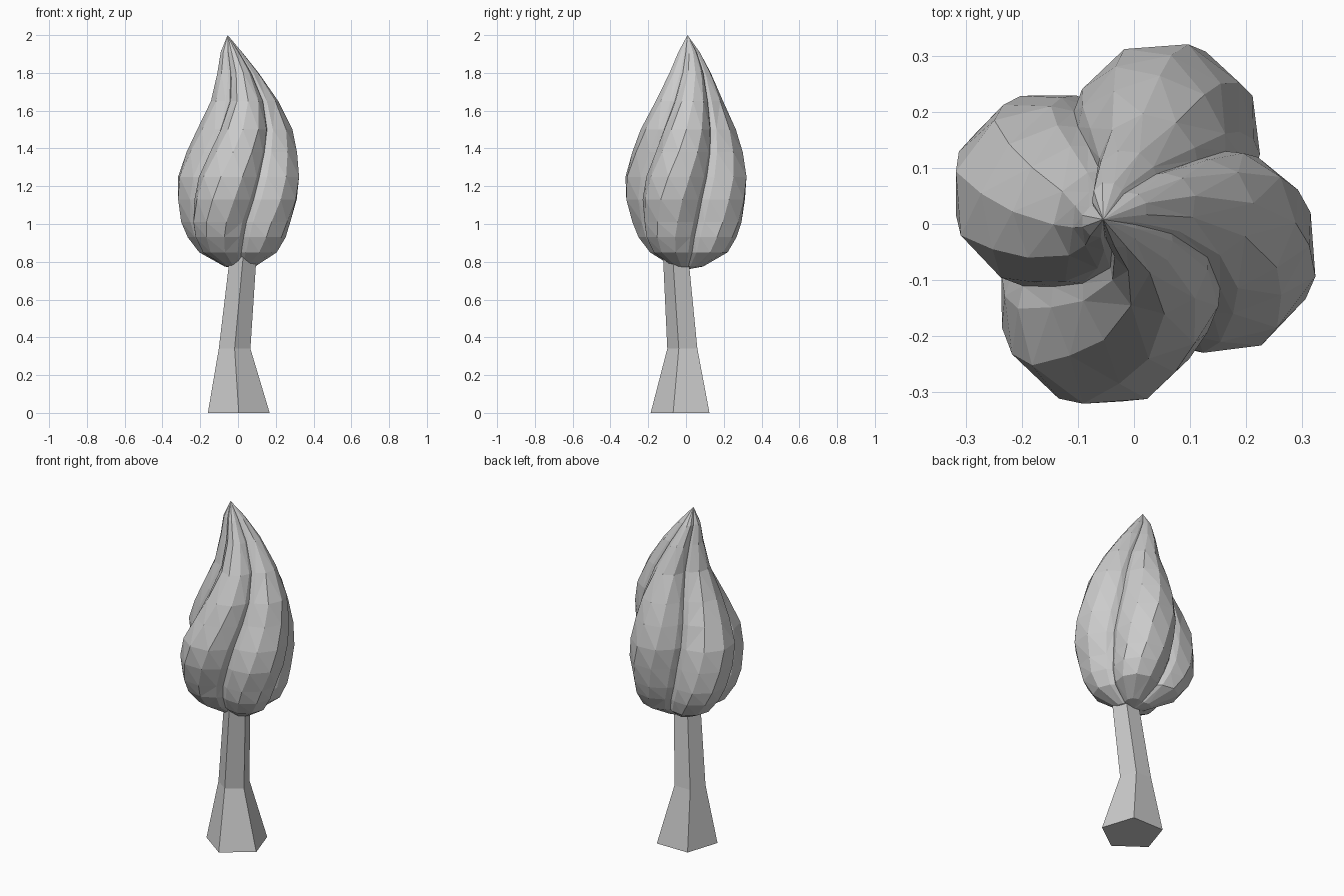
import bpy, bmesh
from math import sin, cos, sqrt, radians

if "Cube" in bpy.data.objects:
    bpy.data.objects.remove(bpy.data.objects["Cube"])


def loft(name, rings, tip=None, base=None):
    """Skin equal-sized point rings; close ends with a point or a flat cap."""
    bm = bmesh.new()
    loops = [[bm.verts.new(p) for p in ring] for ring in rings]
    n = len(loops[0])
    for a, b in zip(loops, loops[1:]):
        for i in range(n):
            j = (i + 1) % n
            bm.faces.new((a[i], a[j], b[j], b[i]))
    for loop, point in ((loops[0], base), (loops[-1], tip)):
        if point:
            v = bm.verts.new(point)
            for i in range(n):
                bm.faces.new((loop[i], loop[(i + 1) % n], v))
        else:
            bm.faces.new(loop)
    bmesh.ops.triangulate(bm, faces=[f for f in bm.faces if len(f.verts) == 4])
    bmesh.ops.recalc_face_normals(bm, faces=bm.faces)
    mesh = bpy.data.meshes.new(name)
    bm.to_mesh(mesh)
    bm.free()
    obj = bpy.data.objects.new(name, mesh)
    bpy.context.collection.objects.link(obj)
    return obj


# Trunk: bent, flared five-sided post (z, centre x, centre y, radius)
trunk = [(0, 0.004, -0.015, 0.172), (0.34, -0.018, -0.011, 0.088),
         (0.90, 0.034, -0.053, 0.072)]
loft("trunk", [[(x + r * cos(radians(72 * k - 90)),
                 y + r * sin(radians(72 * k - 90)), z) for k in range(5)]
               for z, x, y, r in trunk])

# Crown: four round lobes twisting upward to a leaning tip
# (z, centre x, centre y, half width)
crown = [(0.775, 0.01, 0.01, 0.09), (0.85, 0.0, 0.015, 0.222),
         (0.93, -0.007, 0.008, 0.274), (1.01, -0.012, 0.005, 0.300),
         (1.13, -0.003, -0.002, 0.322), (1.25, 0.003, 0.0, 0.320),
         (1.38, 0.02, 0.008, 0.284), (1.50, 0.036, 0.012, 0.242),
         (1.65, 0.035, 0.018, 0.172), (1.80, 0.0, 0.022, 0.108),
         (1.91, -0.035, 0.016, 0.058)]
SPREAD, LOBE = 0.175, 0.166


def lobed_ring(z, cx, cy, half):
    scale = half / 0.327
    twist = -23 + 56 * (z - 1.13)
    pts = []
    for lobe in range(4):
        for phi in (-45, -38, -20, 0, 20, 38):
            p = radians(phi)
            r = SPREAD * cos(p) + sqrt(LOBE ** 2 - (SPREAD * sin(p)) ** 2)
            a = radians(phi + twist + 90 * lobe)
            pts.append((cx + scale * r * cos(a), cy + scale * r * sin(a), z))
    return pts


loft("crown", [lobed_ring(*c) for c in crown],
     tip=(-0.055, 0.008, 2.0), base=(0.01, 0.01, 0.76))
